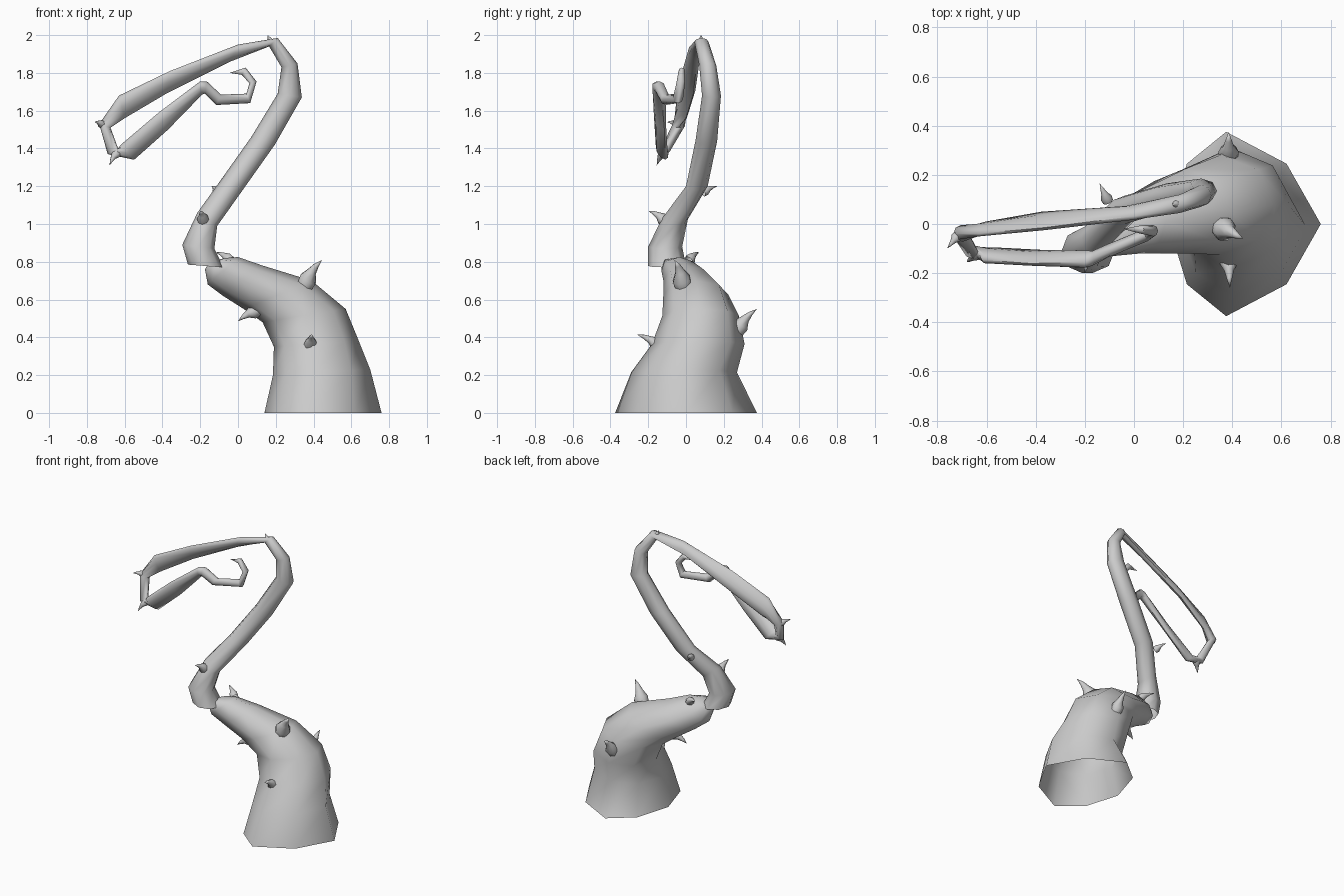
import bpy, bmesh, math
from mathutils import Vector

if "Cube" in bpy.data.objects:
    bpy.data.objects.remove(bpy.data.objects["Cube"])

grey = bpy.data.materials.new("plain grey")
grey.diffuse_color = (0.6, 0.6, 0.6, 1)
grey.use_nodes = True
grey.node_tree.nodes["Principled BSDF"].inputs["Base Color"].default_value = grey.diffuse_color


def finish(name, rings, tip=None, angle=60):
    """Skin a list of point rings into a smooth-shaded tube."""
    bm = bmesh.new()
    loops = [[bm.verts.new(p) for p in r] for r in rings]
    n = len(loops[0])
    for a, b in zip(loops, loops[1:]):
        for i in range(n):
            j = (i + 1) % n
            bm.faces.new((a[i], a[j], b[j], b[i]))
    if tip is not None:
        t = bm.verts.new(tip)
        for i in range(n):
            bm.faces.new((loops[-1][i], loops[-1][(i + 1) % n], t))
    bmesh.ops.recalc_face_normals(bm, faces=bm.faces)
    mesh = bpy.data.meshes.new(name)
    bm.to_mesh(mesh)
    bm.free()
    mesh.materials.append(grey)
    ob = bpy.data.objects.new(name, mesh)
    bpy.context.collection.objects.link(ob)
    bpy.ops.object.select_all(action='DESELECT')
    ob.select_set(True)
    bpy.context.view_layer.objects.active = ob
    bpy.ops.object.shade_smooth_by_angle(angle=math.radians(angle))
    return ob


def section(lx, lz, rx, rz, y0, y1, tilt=0, skew=0, pinch=1, n=8):
    """Oval ring spanning an inner point, an outer point and a depth range.
    tilt (degrees) leans and flattens the oval inside that box."""
    pts = []
    for i in range(n):
        a = 2 * math.pi * i / n
        k = pinch if i % 2 else 1
        c, s = k * math.cos(a), k * math.sin(a - math.radians(tilt))
        pts.append(((lx + rx) / 2 + c * (rx - lx) / 2 - skew * s * s,
                    (y0 + y1) / 2 + s * (y1 - y0) / 2,
                    (lz + rz) / 2 + c * (rz - lz) / 2))
    return pts


# Thick flared stump, open underneath, leaning over to the left
trunk = [
    (.14, 0, .76, 0, -.375, .375, 0, .075, .925),
    (.185, .2, .70, .23, -.29, .27, 0, .04, .95),
    (.19, .35, .64, .38, -.18, .31, 0, .02),
    (.13, .48, .57, .55, -.125, .28),
    (.03, .55, .39, .70, -.12, .225),
    (-.08, .62, .13, .78, -.12, .135),
    (-.16, .68, 0, .825, -.13, .06),
    (-.175, .76, -.07, .82, -.13, .01),
]
finish("trunk", [section(*r) for r in trunk], tip=(-.15, -.07, .80))

# Long vine: rises, folds over the top, flattens, doubles back and curls
vine = [
    (-.265, .785, -.075, .77, -.20, .0),
    (-.295, .89, -.125, .87, -.20, -.02),
    (-.215, 1.06, -.11, .99, -.13, .01),
    (-.10, 1.22, .025, 1.18, 0, .115),
    (.07, 1.46, .195, 1.42, .05, .165),
    (.21, 1.69, .338, 1.67, .085, .185),
    (.23, 1.83, .315, 1.85, .07, .16),
    (.165, 1.94, .21, 1.985, .045, .12),
    (-.04, 1.86, 0, 1.95, .015, .075, 25),
    (-.38, 1.69, -.36, 1.81, -.025, .05, 45),
    (-.60, 1.56, -.63, 1.68, -.05, .01, 40),
    (-.675, 1.51, -.735, 1.53, -.075, -.005, 0),
    (-.635, 1.40, -.69, 1.37, -.14, -.085, 0),
    (-.62, 1.42, -.55, 1.34, -.16, -.095, -35),
    (-.42, 1.59, -.37, 1.50, -.17, -.105, -45),
    (-.20, 1.755, -.19, 1.685, -.18, -.105, -20),
    (-.165, 1.755, -.175, 1.69, -.17, -.11),
    (-.09, 1.685, -.115, 1.63, -.135, -.08),
    (.045, 1.69, .065, 1.64, -.07, -.015),
    (.06, 1.745, .098, 1.755, -.05, -.005),
    (.02, 1.79, .04, 1.828, -.04, -.005),
]
finish("vine", [section(*r) for r in vine], tip=(-.045, -.02, 1.80))


def thorn(name, base, tip, radius, sides=8):
    """Curved cone sunk slightly into the stem, bending upward at the tip."""
    b, t = Vector(base), Vector(tip)
    d = t - b
    q = d.to_track_quat('Z', 'Y')
    bend = (q @ Vector((0, 1, 0))) * d.length * .08
    rings = []
    for f, k in ((-.15, .9), (.12, 1), (.4, .55), (.7, .3)):
        c = b + d * f + bend * math.sin(max(f, 0) * math.pi)
        rings.append([c + q @ Vector((math.cos(2 * math.pi * i / sides),
                                      math.sin(2 * math.pi * i / sides), 0)) * radius * k
                      for i in range(sides)])
    finish(name, rings, tip=t)


# Thorns on the trunk
thorn("trunk_thorn_top", (.365, -.02, .69), (.445, -.06, .81), .05)
thorn("trunk_thorn_front", (.385, -.15, .355), (.39, -.26, .415), .036)
thorn("trunk_thorn_back", (.385, .285, .45), (.385, .375, .55), .042)
thorn("trunk_thorn_left", (.09, .01, .535), (.0, -.01, .485), .036)
thorn("trunk_thorn_end", (-.045, .02, .81), (-.12, .07, .85), .028)
# Thorns on the vine
thorn("vine_thorn_low", (-.185, -.12, 1.02), (-.2, -.2, 1.07), .032)
thorn("vine_thorn_back", (-.11, .10, 1.17), (-.14, .165, 1.2), .024)
thorn("vine_thorn_elbow", (-.72, -.05, 1.525), (-.76, -.10, 1.54), .022)
thorn("vine_thorn_fold", (-.64, -.12, 1.375), (-.68, -.155, 1.31), .026)
thorn("vine_thorn_peak", (.17, .08, 1.965), (.155, .08, 2.0), .018)
